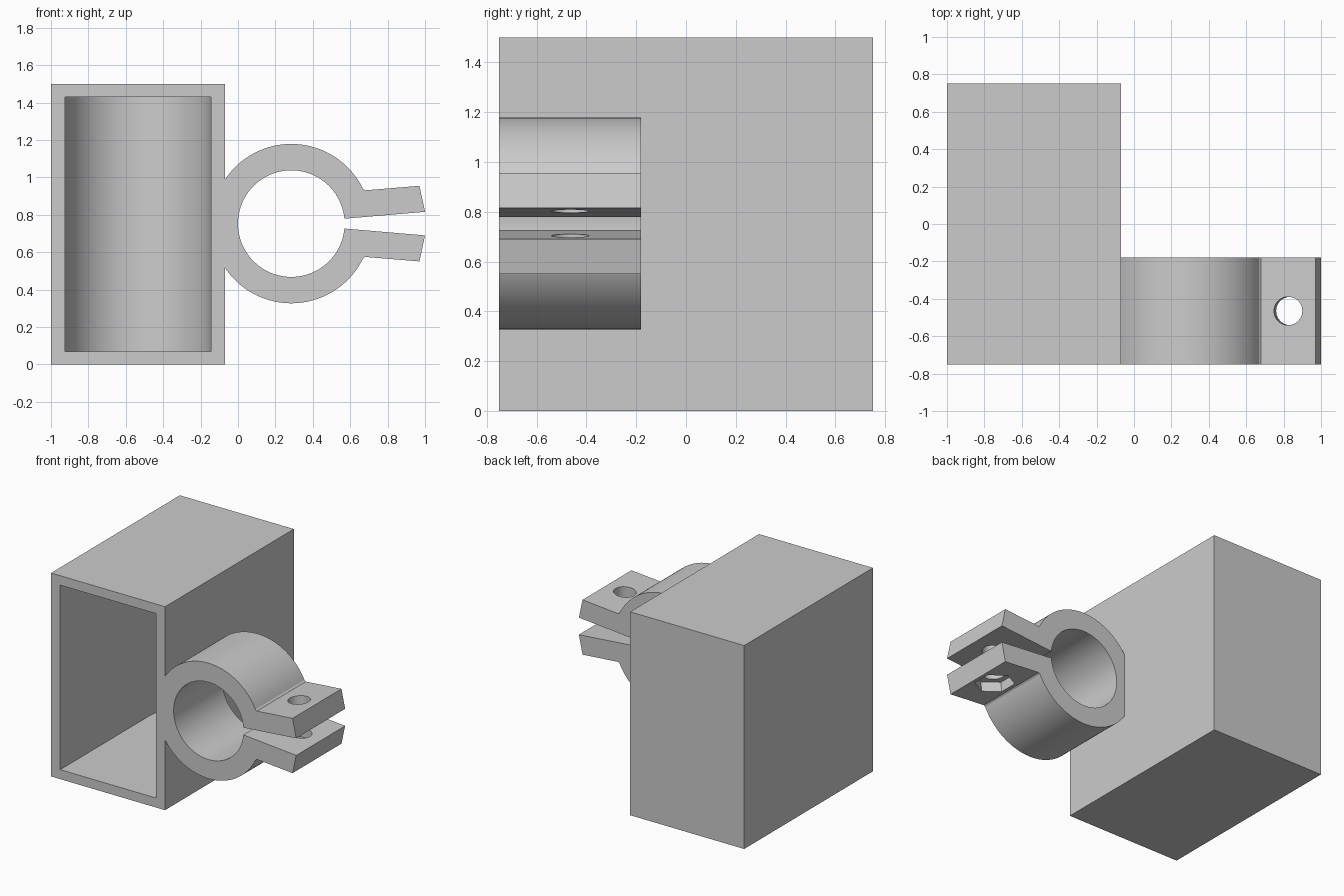
import bpy, bmesh, math
from mathutils import Matrix, Vector

default = bpy.data.objects.get("Cube")
if default:
    bpy.data.objects.remove(default, do_unlink=True)

grey = bpy.data.materials.new("plain_grey")
grey.use_nodes = True
colour = (0.6, 0.6, 0.6, 1)
grey.diffuse_color = colour
grey.node_tree.nodes["Principled BSDF"].inputs["Base Color"].default_value = colour


def finish(name, bm):
    bmesh.ops.recalc_face_normals(bm, faces=bm.faces)
    mesh = bpy.data.meshes.new(name)
    bm.to_mesh(mesh)
    bm.free()
    mesh.materials.append(grey)
    ob = bpy.data.objects.new(name, mesh)
    bpy.context.collection.objects.link(ob)
    return ob


def prism(name, points, offset):
    """Extrude a closed outline of 3D points along an offset."""
    bm = bmesh.new()
    face = bm.faces.new([bm.verts.new(p) for p in points])
    out = bmesh.ops.extrude_face_region(bm, geom=[face])
    moved = [g for g in out["geom"] if isinstance(g, bmesh.types.BMVert)]
    bmesh.ops.translate(bm, verts=moved, vec=offset)
    return finish(name, bm)


def arc(cx, cy, r, start, end, steps):
    angles = [math.radians(start + (end - start) * i / steps) for i in range(steps + 1)]
    return [(cx + r * math.cos(a), cy + r * math.sin(a)) for a in angles]


def cut(ob, cutter):
    cutter.hide_render = True
    mod = ob.modifiers.new("cut", "BOOLEAN")
    mod.operation = "DIFFERENCE"
    mod.solver = "EXACT"
    mod.object = cutter
    bpy.context.view_layer.objects.active = ob
    bpy.ops.object.modifier_apply(modifier=mod.name)
    bpy.data.objects.remove(cutter, do_unlink=True)


def smooth(ob):
    bpy.ops.object.select_all(action="DESELECT")
    ob.select_set(True)
    bpy.context.view_layer.objects.active = ob
    bpy.ops.object.shade_smooth_by_angle(angle=math.radians(25))


# Open-fronted housing with a half-round back to its cavity
left, right, depth, height, wall = -1.0, -0.07, 0.75, 1.5, 0.07
outline = [(left, -depth, 0), (right, -depth, 0), (right, depth, 0), (left, depth, 0)]
housing = prism("housing", outline, (0, 0, height))
mid, radius = (left + right) / 2, 0.39
cavity = [(mid - radius, -0.9), (mid + radius, -0.9)]
cavity += arc(mid, depth - wall - radius, radius, 0, 180, 40)
cut(housing, prism("cavity_cutter", [(x, y, wall) for x, y in cavity],
                   (0, 0, height - 2 * wall)))
smooth(housing)

# Split ring clamp with two flared tabs, drawn as one profile
cx, cz, outer, inner = 0.285, 0.753, 0.426, 0.285
clip = math.degrees(math.acos((right - cx) / outer))
tab = [(0.68, 0.178), (0.97, 0.202), (1.0, 0.063)]
profile = arc(cx, cz, outer, clip, 26, 40)
profile += [(x, cz + z) for x, z in tab]
profile += arc(cx, cz, inner, 5.3, 354.7, 96)
profile += [(x, cz - z) for x, z in reversed(tab)]
profile += arc(cx, cz, outer, -26, -clip, 40)
front, back = -0.75, -0.18
clamp = prism("clamp", [(x, front, z) for x, z in profile], (0, back - front, 0))


# Bolt holes square to each tab, and a hexagonal nut pocket underneath
def bolt_cutter(name, side, sides, r, low, high):
    axis = Vector((-0.084, 0, side)).normalized()
    bm = bmesh.new()
    bmesh.ops.create_cone(bm, cap_ends=True, segments=sides, radius1=r, radius2=r,
                          depth=high - low)
    centre = Vector((0.83, (front + back) / 2, cz + side * 0.12))
    turn = Vector((0, 0, 1)).rotation_difference(axis).to_matrix().to_4x4()
    if side < 0:
        turn = Matrix.Rotation(math.pi - math.atan(0.084) * -1, 4, "Y")
    place = Matrix.Translation(centre + axis * (low + high) / 2) @ turn
    bmesh.ops.transform(bm, matrix=place, verts=bm.verts)
    return finish(name, bm)


for side in (1, -1):
    cut(clamp, bolt_cutter("bolt_cutter", side, 40, 0.076, -0.11, 0.2))
cut(clamp, bolt_cutter("nut_cutter", -1, 6, 0.136, 0.0, 0.2))
smooth(clamp)
